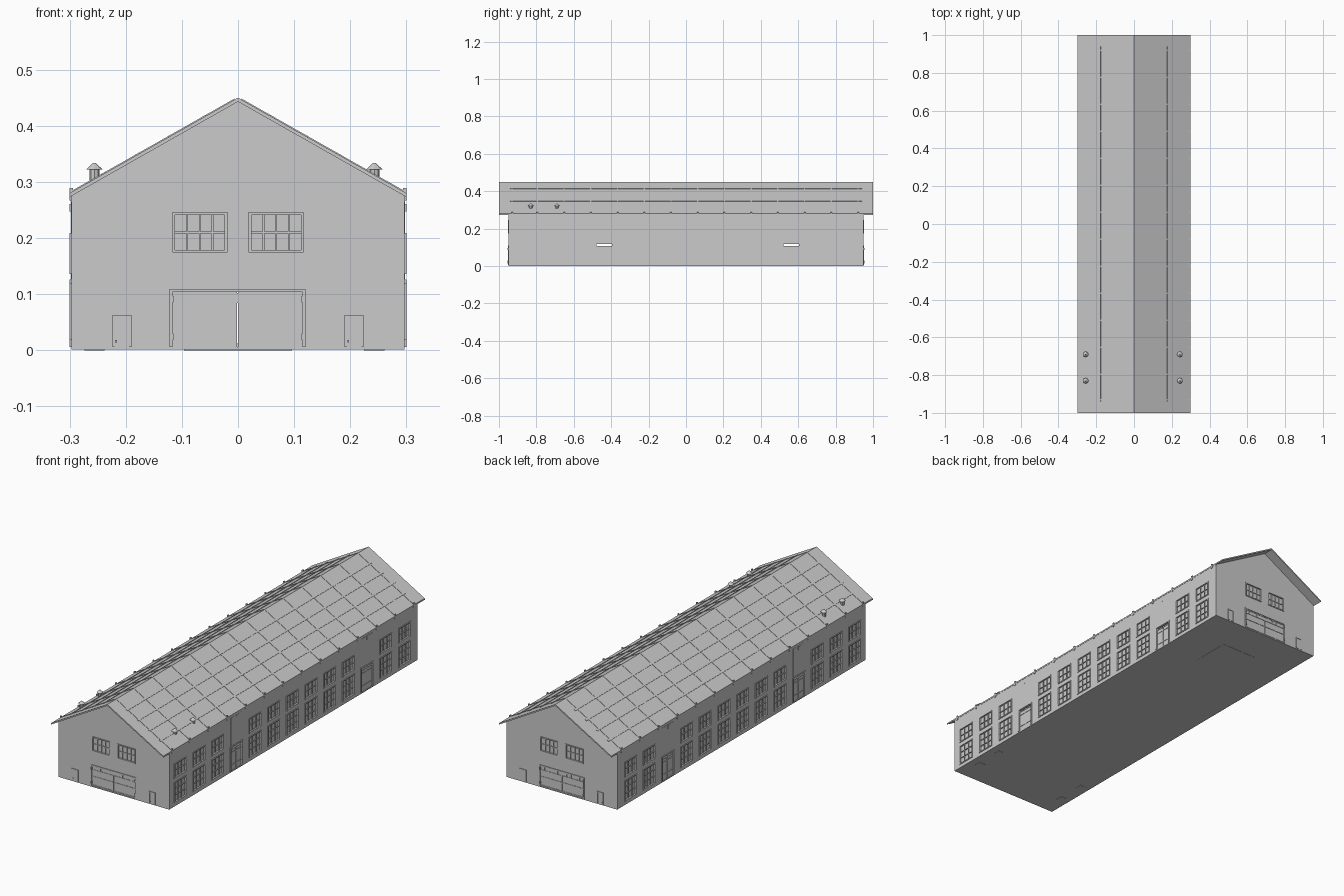
import bpy, bmesh
from mathutils import Matrix, Vector

if "Cube" in bpy.data.objects:
    bpy.data.objects.remove(bpy.data.objects["Cube"])

W, L, T = 0.297, 0.95, 0.01          # half width, half length, wall thickness
SLOPE = 0.17 / 0.3
roof_z = lambda x: 0.45 - SLOPE * abs(x)


def box(bm, lo, hi):
    lo, hi = Vector(lo), Vector(hi)
    lo, hi = Vector(map(min, lo, hi)), Vector(map(max, lo, hi))
    m = Matrix.Translation((lo + hi) / 2) @ Matrix.Diagonal((*(hi - lo), 1))
    bmesh.ops.create_cube(bm, size=1, matrix=m)


def prism(bm, pts, y0, y1):
    """Extrude an x-z outline along y."""
    f = bm.faces.new([bm.verts.new((x, y0, z)) for x, z in pts])
    new = bmesh.ops.extrude_face_region(bm, geom=[f])['geom']
    bmesh.ops.translate(bm, vec=(0, y1 - y0, 0),
                        verts=[v for v in new if isinstance(v, bmesh.types.BMVert)])


def beam(bm, p, q, t, y, d):
    """Straight timber in the x-z plane, centred on y."""
    p, q = Vector(p), Vector(q)
    n = (q - p).normalized().orthogonal() * t / 2
    prism(bm, [p + n, q + n, q - n, p - n], y - d / 2, y + d / 2)


def on_wall(bm, wall, s, u, d, z):
    """Box on a wall: u along it, d depth inward from its outer face."""
    if wall == 'side':
        box(bm, (s * (W - d[0]), u[0], z[0]), (s * (W - d[1]), u[1], z[1]))
    else:
        box(bm, (u[0], s * (L - d[0]), z[0]), (u[1], s * (L - d[1]), z[1]))


def frame(bm, wall, s, u, z, w=0.004, sill=True):
    d = (-0.003, 0.006)
    for a in ((u[0] - w, u[0] + 0.001), (u[1] - 0.001, u[1] + w)):
        on_wall(bm, wall, s, a, d, z)
    on_wall(bm, wall, s, (u[0] - w, u[1] + w), d, (z[1] - 0.001, z[1] + w))
    if sill:
        on_wall(bm, wall, s, (u[0] - w, u[1] + w), d, (z[0] - w, z[0] + 0.001))


def window(wall, s, u, z, cols, rows):
    frame(frames, wall, s, u, z)
    for i in range(1, cols):
        c = u[0] + (u[1] - u[0]) * i / cols
        on_wall(frames, wall, s, (c - .0015, c + .0015), (.001, .006), z)
    for i in range(1, rows):
        c = z[0] + (z[1] - z[0]) * i / rows
        on_wall(frames, wall, s, u, (.001, .006), (c - .0015, c + .0015))
    on_wall(glass, wall, s, u, (.005, .007), z)
    on_wall(cuts, wall, s, u, (-.02, .03), z)


def finish(bm, name, cutter=None):
    bmesh.ops.recalc_face_normals(bm, faces=bm.faces)
    me = bpy.data.meshes.new(name)
    bm.to_mesh(me)
    bm.free()
    ob = bpy.data.objects.new(name, me)
    bpy.context.collection.objects.link(ob)
    if cutter:
        mod = ob.modifiers.new('openings', 'BOOLEAN')
        mod.operation, mod.solver, mod.object = 'DIFFERENCE', 'EXACT', cutter
    return ob


frames, glass, doors, trim, cuts = (bmesh.new() for _ in range(5))

# Side walls: 13 bays, doors in the 4th and 11th
for s in (-1, 1):
    for i in range(13):
        c = -0.866 + i / 7
        u = (c - 0.0425, c + 0.0425)
        if i in (3, 10):
            z = (0.006, 0.12)
            on_wall(cuts, 'side', s, u, (-.02, .03), z)
            frame(frames, 'side', s, u, z, 0.006, False)
            on_wall(doors, 'side', s, u, (.003, .008), (.006, .108))
            on_wall(doors, 'side', s, (c - .001, c + .001), (.001, .004), (.006, .108))
            for h in (0.03, 0.09):
                on_wall(doors, 'side', s, u, (.001, .004), (h, h + .005))
            on_wall(trim, 'side', s, u, (-.001, .003), (.127, .265))
            on_wall(trim, 'side', s, (c - .005, c + .005), (-.003, .003), (.247, .261))
        else:
            window('side', s, u, (0.022, 0.115), 3, 3)
            window('side', s, u, (0.14, 0.205), 3, 2)

# Gable ends: double door, two windows above, two small doors
for s in (-1, 1):
    for c in (-0.068, 0.068):
        window('end', s, (c - .045, c + .045), (0.178, 0.242), 4, 2)
    u, z = (-0.118, 0.116), (0.006, 0.105)
    frame(frames, 'end', s, u, z, 0.004, False)
    on_wall(cuts, 'end', s, u, (-.02, .03), z)
    for a, b in ((u[0], -0.002), (0, u[1])):
        on_wall(doors, 'end', s, (a, b), (.002, .008), z)
        for h in (0.008, 0.05, 0.082, 0.1):
            on_wall(doors, 'end', s, (a, b), (.0, .003), (h, h + .004))
        for k in range(6):
            e = a + (b - a) * k / 5
            on_wall(doors, 'end', s, (e - .001, e + .001), (.0, .003), (.084, .102))
    for e in u:
        for h in (0.018, 0.085):
            on_wall(doors, 'end', s, (e - .003, e + .003), (-.005, .003), (h, h + .012))
    for c in (-0.207, 0.207):
        u2, z2 = (c - .014, c + .014), (.006, .06)
        frame(frames, 'end', s, u2, z2, 0.003, False)
        on_wall(doors, 'end', s, u2, (-.001, .004), z2)
        on_wall(doors, 'end', s, (c - .012, c - .009), (-.004, .0), (.014, .018))

cutter = finish(cuts, 'opening_cutter')
cutter.hide_render = True

# Walls
for s, name in ((-1, 'left_wall'), (1, 'right_wall')):
    bm = bmesh.new()
    box(bm, (s * W, -L + T, 0.003), (s * (W - T), L - T, 0.276))
    finish(bm, name, cutter)
for s, name in ((-1, 'front_gable'), (1, 'back_gable')):
    bm = bmesh.new()
    prism(bm, [(-W, .003), (W, .003), (W, .276), (0, .445), (-W, .276)], s * L, s * (L - T))
    finish(bm, name, cutter)
finish(frames, 'window_and_door_frames')
finish(glass, 'window_panes')
finish(doors, 'doors')
finish(trim, 'door_bay_panels_and_lamps')

# Floor and inner platform
bm = bmesh.new()
box(bm, (-W, -L, 0.001), (W, L, 0.006))
finish(bm, 'floor')
bm = bmesh.new()
box(bm, (-0.096, 0.57, 0), (0.096, 0.765, 0.012))
finish(bm, 'platform')

# Roof
bm = bmesh.new()
prism(bm, [(-.3, .28), (0, .45), (.3, .28), (.3, .273), (0, .443), (-.3, .273)], -1, 1)
finish(bm, 'roof')

# Purlins, rafters, trusses and eave brackets
purlins, rafters, trusses, brackets = (bmesh.new() for _ in range(4))
for s in (-1, 1):
    for k in range(1, 5):
        x = s * 0.0593 * k
        beam(purlins, (x - .004, roof_z(x - .004) - .004), (x + .004, roof_z(x + .004) - .004), .011, 0, 1.88)
for i in range(14):
    y = -0.9375 + i / 7
    y = max(-0.93, min(0.93, y))
    for s in (-1, 1):
        beam(rafters, (s * .003, roof_z(.003) - .006), (s * .292, roof_z(.292) - .006), .014, y, .007)
        box(brackets, (s * .294, y - .004, .267), (s * .3, y + .004, .289))
        for p, q in (((.0, .28), (.12, .375)), ((.12, .375), (.15, .278)), ((.15, .278), (.21, .325))):
            beam(trusses, (s * p[0], p[1]), (s * q[0], q[1]), .007, y, .006)
    beam(trusses, (-.285, .274), (.285, .274), .009, y, .006)
    beam(trusses, (0, .274), (0, .44), .008, y, .006)
finish(purlins, 'purlins')
finish(rafters, 'rafters')
finish(trusses, 'roof_trusses')
finish(brackets, 'eave_brackets')

# Stoves with chimney pipes through the roof
stoves, pipes = bmesh.new(), bmesh.new()


def cone(bm, x, y, z0, z1, r0, r1):
    bmesh.ops.create_cone(bm, cap_ends=True, segments=8, radius1=r0, radius2=r1, depth=z1 - z0,
                          matrix=Matrix.Translation((x, y, (z0 + z1) / 2)))


for x in (-0.256, 0.243):
    for y in (-0.83, -0.69):
        box(stoves, (x - .018, y - .018, 0), (x + .018, y + .018, .05))
        cone(pipes, x, y, .05, .322, .009, .009)
        cone(pipes, x, y, .322, .334, .015, .002)
finish(stoves, 'stoves')
finish(pipes, 'chimney_pipes')
